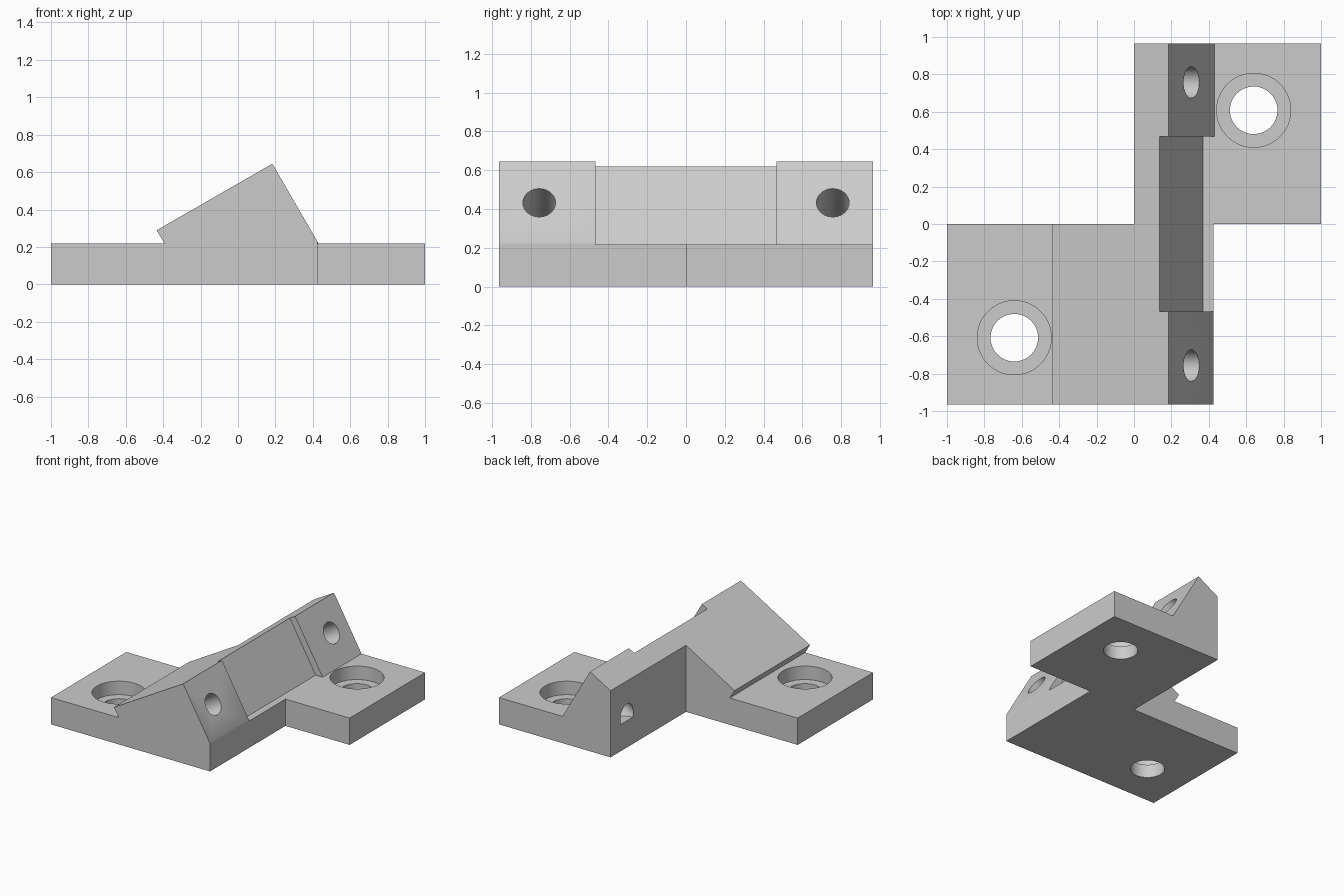
import bpy
import bmesh
import math
from mathutils import Matrix, Vector

cube = bpy.data.objects.get("Cube")
if cube:
    bpy.data.objects.remove(cube, do_unlink=True)

PLATE_TOP = 0.217
DEPTH = 0.965        # half length along y
SLOPE = math.radians(30)
RIDGE = Vector((0.184, 0, 0.645))
FACE_NORMAL = Vector((math.cos(SLOPE), 0, math.sin(SLOPE)))

grey = bpy.data.materials.new("plain grey")
grey.use_nodes = True
grey.diffuse_color = (0.6, 0.6, 0.6, 1)
grey.node_tree.nodes["Principled BSDF"].inputs["Base Color"].default_value = (0.6, 0.6, 0.6, 1)


def add_object(name, bm):
    bmesh.ops.recalc_face_normals(bm, faces=bm.faces)
    mesh = bpy.data.meshes.new(name)
    bm.to_mesh(mesh)
    bm.free()
    mesh.materials.append(grey)
    obj = bpy.data.objects.new(name, mesh)
    bpy.context.collection.objects.link(obj)
    return obj


def prism(name, profile, y0, y1):
    """Extrude an x-z profile along y."""
    bm = bmesh.new()
    face = bm.faces.new([bm.verts.new((x, y0, z)) for x, z in profile])
    new = bmesh.ops.extrude_face_region(bm, geom=[face])["geom"]
    verts = [v for v in new if isinstance(v, bmesh.types.BMVert)]
    bmesh.ops.translate(bm, verts=verts, vec=(0, y1 - y0, 0))
    return add_object(name, bm)


def block(name, x0, x1, y0, y1, z0, z1):
    return prism(name, [(x0, z0), (x1, z0), (x1, z1), (x0, z1)], y0, y1)


def cylinder(name, centre, axis, radius, length):
    bm = bmesh.new()
    turn = Vector((0, 0, 1)).rotation_difference(axis).to_matrix().to_4x4()
    bmesh.ops.create_cone(bm, cap_ends=True, segments=64, radius1=radius, radius2=radius,
                          depth=length, matrix=Matrix.Translation(centre) @ turn)
    return add_object(name, bm)


def combine(target, tool, operation):
    """Apply an exact boolean, then discard the tool."""
    tool.hide_render = True
    mod = target.modifiers.new(operation, "BOOLEAN")
    mod.operation, mod.solver, mod.object = operation, "EXACT", tool
    bpy.context.view_layer.objects.active = target
    bpy.ops.object.modifier_apply(modifier=mod.name)
    bpy.data.objects.remove(tool, do_unlink=True)


# Sloped wedge with an undercut lower lip
foot_x = RIDGE.x + (RIDGE.z - PLATE_TOP) * math.tan(SLOPE)
wedge = prism("wedge", [(-0.392, PLATE_TOP), (foot_x, PLATE_TOP), (RIDGE.x, RIDGE.z),
                        (-0.435, 0.289)], -DEPTH, DEPTH)

# Back half ends at the centre line, front half ends flush with its plate
combine(wedge, block("back_clearance", -1, 0, 0, 1.2, 0, 1), "DIFFERENCE")
combine(wedge, block("flush_trim", 0.425, 1, -1.2, 0, 0, 1), "DIFFERENCE")

# Shallow recess across the middle of the steep face
along = Vector((math.sin(SLOPE), 0, -math.cos(SLOPE)))
inner = RIDGE - FACE_NORMAL * 0.054
corners = [inner - along * 0.3, inner + along * 0.9,
           inner + along * 0.9 + FACE_NORMAL * 0.4, inner - along * 0.3 + FACE_NORMAL * 0.4]
combine(wedge, prism("recess", [(c.x, c.z) for c in corners], -0.467, 0.467), "DIFFERENCE")

# Bolt holes square to the steep face
for y in (-0.757, 0.757):
    combine(wedge, cylinder("bolt_hole", Vector((0.307, y, 0.432)), FACE_NORMAL, 0.084, 1.6),
            "DIFFERENCE")

# Two base plates with counterbored mounting holes
plates = []
for name, x0, x1, y0, y1, side in (("front_plate", -1, 0.425, -DEPTH, 0, -1),
                                   ("back_plate", 0, 1, 0, DEPTH, 1)):
    plate = block(name, x0, x1, y0, y1, 0, PLATE_TOP)
    spot = Vector((0.64 * side, 0.608 * side, 0))
    up = Vector((0, 0, 1))
    combine(plate, cylinder("through_hole", spot, up, 0.127, 1), "DIFFERENCE")
    combine(plate, cylinder("counterbore", spot + up * 0.608, up, 0.198, 1), "DIFFERENCE")
    plates.append(plate)

# Join everything into one solid bracket
bracket = plates[0]
combine(bracket, plates[1], "UNION")
combine(bracket, wedge, "UNION")
bracket.name = "angled_bracket"
bpy.ops.object.select_all(action="DESELECT")
bracket.select_set(True)
bpy.context.view_layer.objects.active = bracket
bpy.ops.object.shade_smooth_by_angle(angle=math.radians(30))
